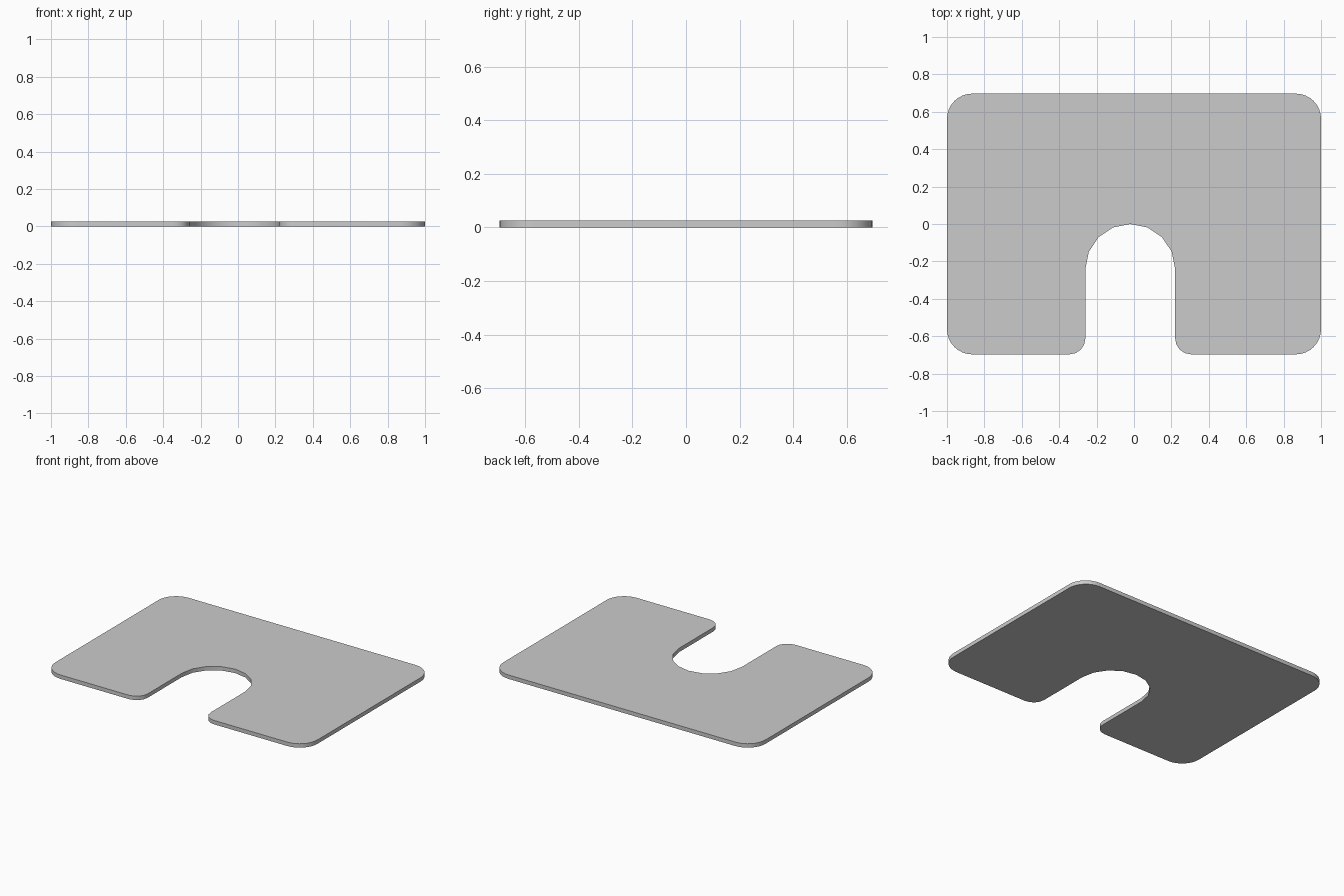
import bpy, bmesh
from math import cos, sin, radians

if "Cube" in bpy.data.objects:
    bpy.data.objects.remove(bpy.data.objects["Cube"])

HALF_X, HALF_Y, THICK = 1.0, 0.697, 0.027
CORNER_R, MOUTH_R = 0.135, 0.085
SLOT_X, SLOT_R, SLOT_TOP = -0.02, 0.24, 0.0


def arc(cx, cy, r, start, end, steps):
    angles = [radians(start + (end - start) * i / steps) for i in range(steps + 1)]
    return [(cx + r * cos(a), cy + r * sin(a)) for a in angles]


# Outline, counter-clockwise from the right mouth of the slot
ox, oy = HALF_X - CORNER_R, HALF_Y - CORNER_R
my = -HALF_Y + MOUTH_R
left, right = SLOT_X - SLOT_R, SLOT_X + SLOT_R
outline = arc(right + MOUTH_R, my, MOUTH_R, 180, 270, 4)
outline += arc(ox, -oy, CORNER_R, -90, 0, 8)
outline += arc(ox, oy, CORNER_R, 0, 90, 8)
outline += arc(-ox, oy, CORNER_R, 90, 180, 8)
outline += arc(-ox, -oy, CORNER_R, 180, 270, 8)
outline += arc(left - MOUTH_R, my, MOUTH_R, -90, 0, 4)
# Round end of the slot
outline += arc(SLOT_X, SLOT_TOP - SLOT_R, SLOT_R, 180, 0, 8)

# Extrude the outline into a thin plate
bm = bmesh.new()
base = bm.faces.new([bm.verts.new((x, y, 0)) for x, y in outline])
top = bmesh.ops.extrude_face_region(bm, geom=[base], use_keep_orig=True)
bmesh.ops.translate(bm, vec=(0, 0, THICK),
                    verts=[v for v in top["geom"] if isinstance(v, bmesh.types.BMVert)])
bmesh.ops.recalc_face_normals(bm, faces=bm.faces)
mesh = bpy.data.meshes.new("slotted_mat")
bm.to_mesh(mesh)
bm.free()
mat_obj = bpy.data.objects.new("slotted_mat", mesh)
bpy.context.collection.objects.link(mat_obj)

# Smooth rounded rim, sharp top and bottom edges
bpy.context.view_layer.objects.active = mat_obj
mat_obj.select_set(True)
bpy.ops.object.shade_smooth_by_angle(angle=radians(40))
